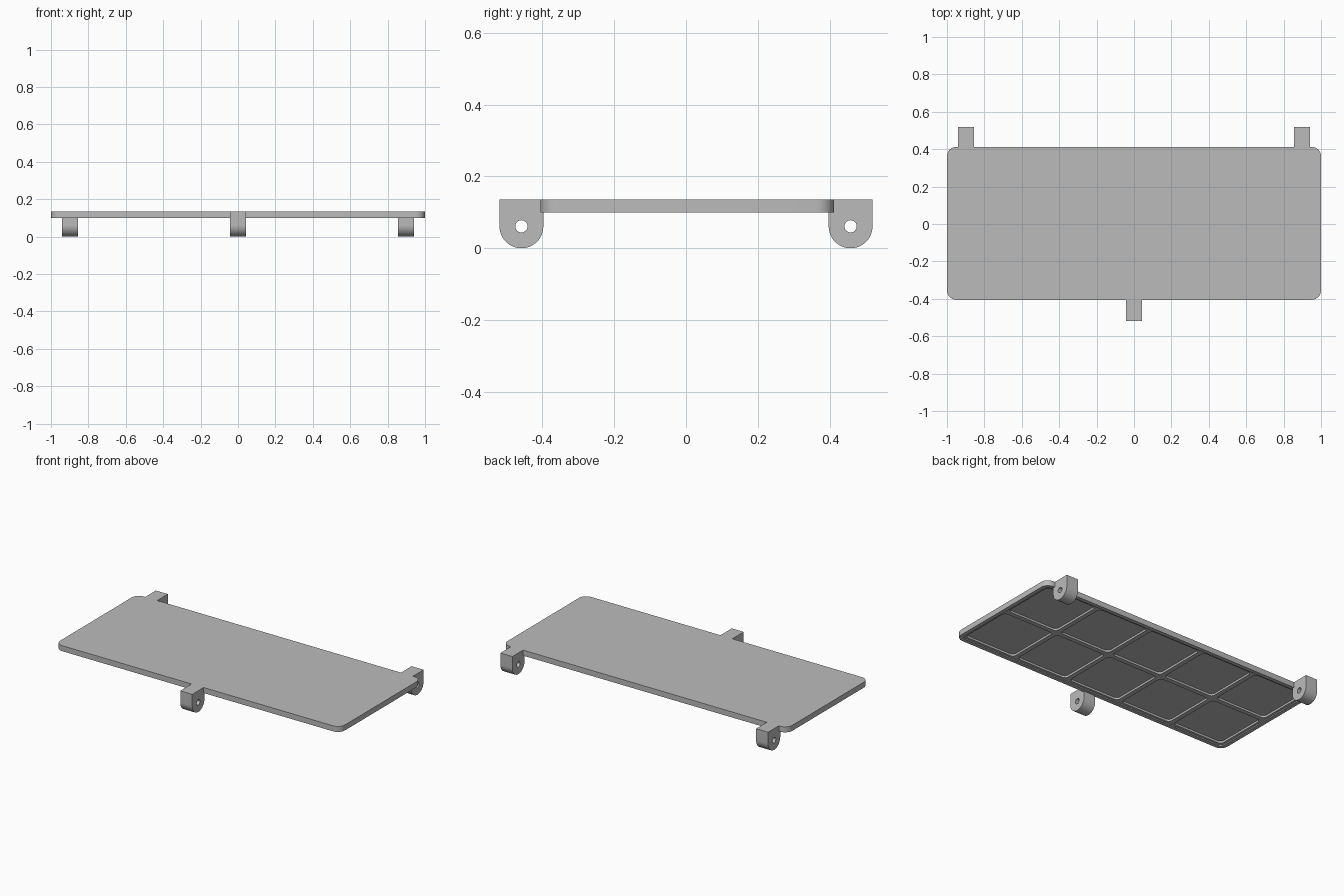
import bpy, bmesh
from math import pi, cos, sin, radians

default = bpy.data.objects.get("Cube")
if default:
    bpy.data.objects.remove(default)

grey = bpy.data.materials.new("plain grey")
grey.use_nodes = True
colour = (0.5, 0.5, 0.5, 1)
grey.diffuse_color = colour
grey.node_tree.nodes["Principled BSDF"].inputs["Base Color"].default_value = colour

TOP, BOTTOM = 0.135, 0.10
FRONT, BACK = -0.405, 0.412
MID = (FRONT + BACK) / 2


def arc(cx, cy, r, start, end, steps):
    """Points on an arc, angles in degrees."""
    angles = [radians(start + (end - start) * i / steps) for i in range(steps + 1)]
    return [(cx + r * cos(a), cy + r * sin(a)) for a in angles]


def rounded_rect(cx, cy, w, d, r):
    """Outline of a rectangle with rounded corners."""
    points = []
    for i, (sx, sy) in enumerate([(1, 1), (-1, 1), (-1, -1), (1, -1)]):
        points += arc(cx + sx * (w / 2 - r), cy + sy * (d / 2 - r), r, 90 * i, 90 * i + 90, 8)
    return points


def slab(name, outlines, low, high):
    """Solid between two heights from closed outlines; inner outlines are holes."""
    curve = bpy.data.curves.new(name, "CURVE")
    curve.dimensions = "2D"
    curve.fill_mode = "BOTH"
    curve.extrude = (high - low) / 2
    for outline in outlines:
        spline = curve.splines.new("POLY")
        spline.points.add(len(outline) - 1)
        for point, (x, y) in zip(spline.points, outline):
            point.co = (x, y, 0, 1)
        spline.use_cyclic_u = True
    obj = bpy.data.objects.new(name, curve)
    bpy.context.collection.objects.link(obj)
    select(obj)
    bpy.ops.object.convert(target="MESH")
    obj = bpy.context.object
    # weld the caps to the walls and set the height
    bm = bmesh.new()
    bm.from_mesh(obj.data)
    bmesh.ops.remove_doubles(bm, verts=bm.verts, dist=0.0001)
    bmesh.ops.translate(bm, verts=bm.verts, vec=(0, 0, (low + high) / 2))
    bmesh.ops.recalc_face_normals(bm, faces=bm.faces)
    bm.to_mesh(obj.data)
    bm.free()
    obj.data.materials.clear()
    obj.data.materials.append(grey)
    return obj


def select(obj):
    bpy.ops.object.select_all(action="DESELECT")
    obj.select_set(True)
    bpy.context.view_layer.objects.active = obj


def smooth(obj):
    select(obj)
    bpy.ops.object.shade_smooth_by_angle(angle=radians(30))


def cut(obj, cutter):
    mod = obj.modifiers.new("cut", "BOOLEAN")
    mod.operation = "DIFFERENCE"
    mod.solver = "EXACT"
    mod.object = cutter
    select(obj)
    bpy.ops.object.modifier_apply(modifier=mod.name)
    bpy.data.objects.remove(cutter)


# Cover plate with a rim and a grid of shallow pockets underneath
plate = slab("cover_plate", [rounded_rect(0, MID, 2, BACK - FRONT, 0.05)], BOTTOM, TOP)
rim, rib = 0.025, 0.03
inner_w, inner_d = 2 - 2 * rim, BACK - FRONT - 2 * rim
cut(plate, slab("rim_cutter", [rounded_rect(0, MID, inner_w, inner_d, 0.03)], 0.05, 0.107))

columns, rows = 5, 2
step_x, step_y = inner_w / columns, inner_d / rows
pockets = [rounded_rect((i - (columns - 1) / 2) * step_x, MID + (j - (rows - 1) / 2) * step_y,
                        step_x - rib, step_y - rib, 0.025)
           for i in range(columns) for j in range(rows)]
cut(plate, slab("pocket_cutter", pockets, 0.06, 0.12))
smooth(plate)


# Hinge lugs: rounded tab with a pin hole, notched to fit under the plate edge
def lug(name, x, width, side):
    centre, r, pin_z = 0.458, 0.061, 0.061
    edge = BACK if side > 0 else -FRONT
    profile = arc(centre, pin_z, r, 180, 360, 24)
    profile += [(centre + r, TOP), (edge, TOP), (edge, BOTTOM), (centre - r, BOTTOM)]
    outlines = [profile, arc(centre, pin_z, 0.017, 0, 345, 23)]
    outlines = [[(side * y, z) for y, z in outline] for outline in outlines]
    obj = slab(name, outlines, -width / 2, width / 2)
    obj.rotation_euler = (pi / 2, 0, pi / 2)
    obj.location.x = x
    smooth(obj)


lug("front_lug", 0, 0.084, -1)
lug("back_left_lug", 0.898, 0.084, 1)
lug("back_right_lug", -0.898, 0.084, 1)
